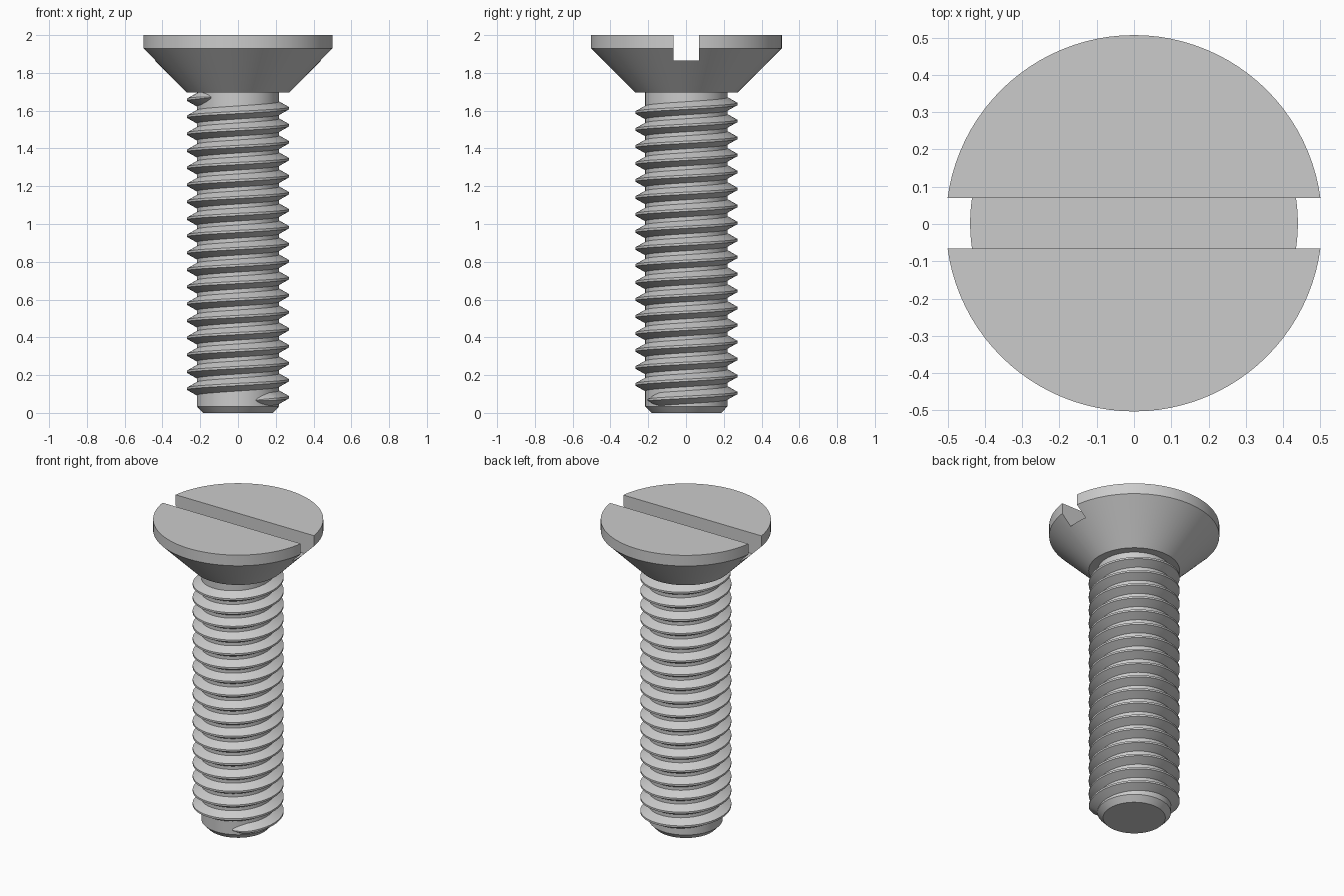
import bpy, bmesh, math

cube = bpy.data.objects.get("Cube")
if cube:
    bpy.data.objects.remove(cube, do_unlink=True)

SIDES = 96
AXIS_Y = 0.002
ROOT_R, CREST_R = 0.218, 0.27
PITCH = 0.09

steel = bpy.data.materials.new("grey steel")
steel.use_nodes = True
grey = (0.6, 0.6, 0.6, 1)
steel.diffuse_color = grey
steel.node_tree.nodes["Principled BSDF"].inputs["Base Color"].default_value = grey


def make_object(name, bm):
    bmesh.ops.recalc_face_normals(bm, faces=bm.faces)
    mesh = bpy.data.meshes.new(name)
    bm.to_mesh(mesh)
    bm.free()
    mesh.materials.append(steel)
    obj = bpy.data.objects.new(name, mesh)
    obj.location.y = AXIS_Y
    bpy.context.collection.objects.link(obj)
    return obj


def select_only(obj):
    bpy.ops.object.select_all(action="DESELECT")
    obj.select_set(True)
    bpy.context.view_layer.objects.active = obj


def smooth(obj):
    select_only(obj)
    bpy.ops.object.shade_smooth_by_angle(angle=math.radians(25))


def lathe(name, profile):
    """Turn (radius, height) pairs around z and cap both ends."""
    bm = bmesh.new()
    rings = []
    for r, z in profile:
        rings.append([bm.verts.new((r * math.cos(a), r * math.sin(a), z))
                      for a in (math.tau * i / SIDES for i in range(SIDES))])
    for low, high in zip(rings, rings[1:]):
        for i in range(SIDES):
            j = (i + 1) % SIDES
            bm.faces.new((low[i], low[j], high[j], high[i]))
    bm.faces.new(rings[0])
    bm.faces.new(rings[-1])
    return make_object(name, bm)


# Shank with chamfered tip
shank = lathe("shank", [(0.185, 0), (ROOT_R, 0.035), (ROOT_R, 1.71)])
smooth(shank)

# Countersunk head with a straight slot
head = lathe("head", [(0.27, 1.695), (0.505, 1.93), (0.505, 2.0)])
bm = bmesh.new()
bmesh.ops.create_cube(bm, size=1)
cutter = make_object("slot_cutter", bm)
cutter.scale = (1.4, 0.136, 0.4)
cutter.location.z = 1.865 + 0.2
cutter.hide_render = True
bpy.context.view_layer.update()
slot = head.modifiers.new("slot", "BOOLEAN")
slot.operation = "DIFFERENCE"
slot.solver = "EXACT"
slot.object = cutter
select_only(head)
bpy.ops.object.modifier_apply(modifier=slot.name)
bpy.data.objects.remove(cutter, do_unlink=True)
smooth(head)

# Right-handed thread, fading into the shank at both ends
start, end = math.radians(-64), math.tau * 17 + math.radians(229)
fade = math.radians(24)
steps = int((end - start) / math.tau * SIDES)
bm = bmesh.new()
sections = []
for s in range(steps + 1):
    a = start + (end - start) * s / steps
    z = 0.083 + PITCH * a / math.tau
    k = math.sqrt(max(0.02, min(1, (a - start) / fade, (end - a) / fade)))
    crest = ROOT_R + (CREST_R - ROOT_R) * k
    outline = [(ROOT_R - 0.006, -0.038 * k), (crest, -0.006 * k),
               (crest, 0.006 * k), (ROOT_R - 0.006, 0.038 * k)]
    sections.append([bm.verts.new((r * math.cos(a), r * math.sin(a), z + h))
                     for r, h in outline])
for here, there in zip(sections, sections[1:]):
    for i in range(4):
        j = (i + 1) % 4
        bm.faces.new((here[i], there[i], there[j], here[j]))
bm.faces.new(sections[0])
bm.faces.new(sections[-1])
smooth(make_object("thread", bm))
